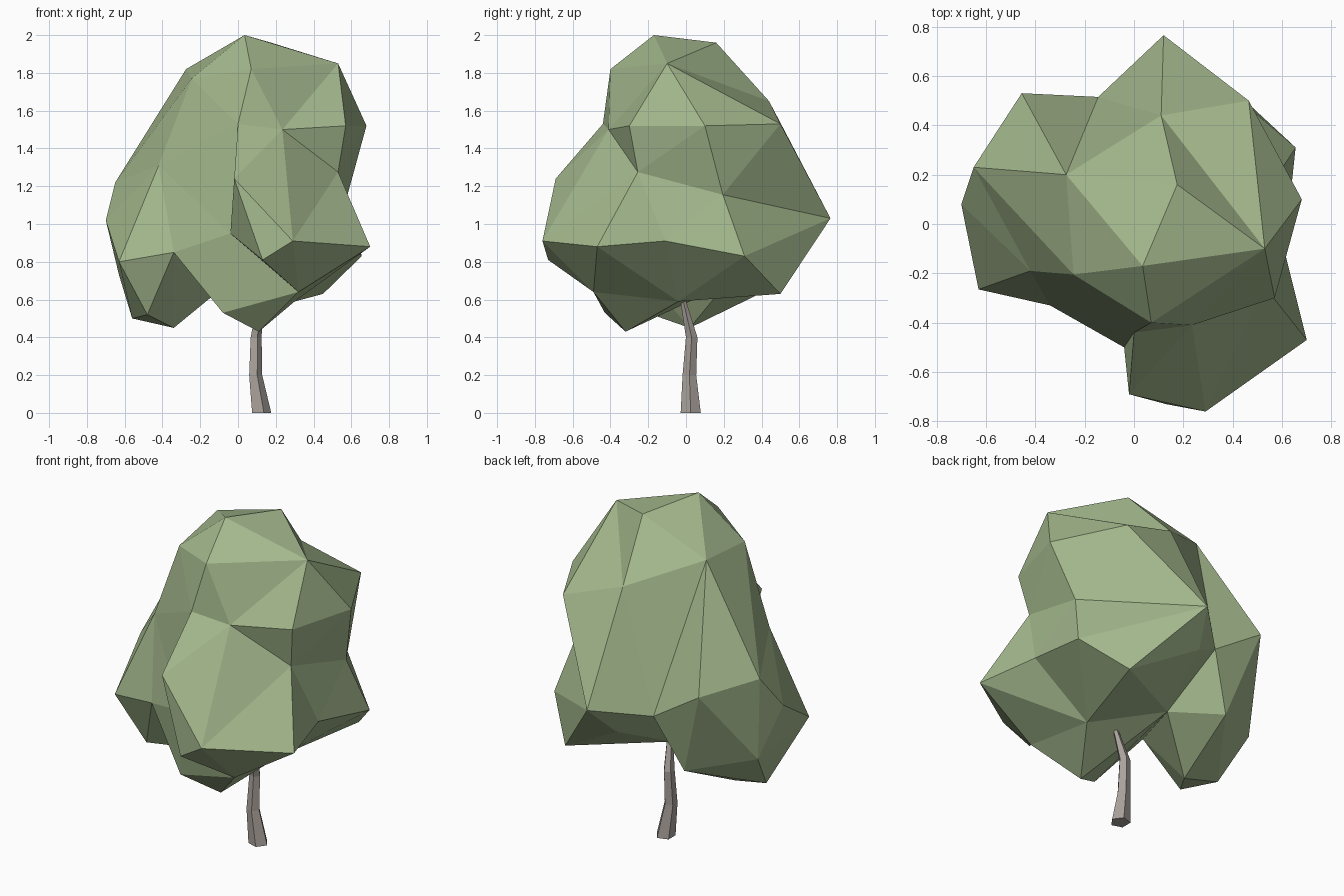
import bpy, bmesh, math
from mathutils import Vector

if "Cube" in bpy.data.objects:
    bpy.data.objects.remove(bpy.data.objects["Cube"])


def material(name, rgb):
    m = bpy.data.materials.new(name)
    m.diffuse_color = (*rgb, 1)
    m.use_nodes = True
    m.node_tree.nodes["Principled BSDF"].inputs["Base Color"].default_value = m.diffuse_color
    return m


def finish(name, bm, mat):
    bmesh.ops.recalc_face_normals(bm, faces=bm.faces)
    mesh = bpy.data.meshes.new(name)
    bm.to_mesh(mesh)
    bm.free()
    mesh.materials.append(mat)
    ob = bpy.data.objects.new(name, mesh)
    bpy.context.collection.objects.link(ob)
    return ob


def turn_edge(bm, a, b):
    """Swap the diagonal of two triangles so that it joins a and b."""
    if bm.edges.get((a, b)):
        return
    for e in bm.edges:
        tips = {v for f in e.link_faces for v in f.verts} - set(e.verts)
        if tips == {a, b}:
            c, d = e.verts
            bm.edges.remove(e)
            bm.faces.new((a, b, c))
            bm.faces.new((b, a, d))
            return


# Foliage: lobe tips and creases, wrapped by a hull of their directions
lumps = [
    # crown top
    (.035, -.17, 2), (.175, .16, 1.96), (.53, -.10, 1.85), (.07, -.40, 1.82),
    (-.275, .20, 1.82), (-.245, -.205, 1.77), (.11, .44, 1.65),
    # upper sides
    (.465, .50, 1.53), (.57, -.30, 1.52), (.68, .10, 1.52), (.235, -.41, 1.5),
    (0, -.44, 1.53), (-.42, -.19, 1.31), (-.65, .23, 1.22),
    # middle
    (-.02, -.69, 1.24), (.53, -.255, 1.275), (.58, .195, 1.155), (.12, .765, 1.03),
    (-.70, .08, 1.02), (-.455, .53, 1.17), (-.145, .515, .97), (-.04, -.50, .95),
    # lower lobes
    (.29, -.76, .91), (.13, -.73, .81), (.70, -.47, .88), (.61, -.11, .91),
    (.655, .31, .83), (-.63, -.265, .80), (-.34, -.33, .85), (-.63, .22, .73),
    # underside
    (.32, -.49, .64), (.11, -.32, .43), (-.08, -.43, .53), (.30, -.04, .59),
    (.45, .50, .63), (-.34, .02, .45), (-.48, -.18, .52), (-.56, .04, .50),
    (-.29, .43, .65), (.04, .60, .86), (-.06, .21, .68),
]
centre = Vector((0, -.02, 1.1))
bm = bmesh.new()
verts = [bm.verts.new((Vector(p) - centre).normalized()) for p in lumps]
bmesh.ops.convex_hull(bm, input=verts)
for v, p in zip(verts, lumps):
    v.co = p

# Creases between the lobes
creases = [(12, 21), (11, 21), (14, 23), (23, 30), (30, 32), (21, 30),
           (32, 35), (28, 35), (32, 40), (28, 40), (6, 20), (4, 20), (2, 6),
           (5, 13), (20, 38), (20, 40), (39, 40), (34, 40)]
for pair in creases * 2:
    turn_edge(bm, *(verts[i] for i in pair))
finish("foliage", bm, material("leaf_green", (.37, .48, .265)))

# Trunk: five-sided bent stem, flared at the foot and tapering into the crown
bm = bmesh.new()
rings = []
for x, y, z, r in [(.12, .025, 0, .056), (.09, .018, .2, .038),
                   (.093, .03, .4, .032), (.125, -.03, .66, .01)]:
    rings.append([bm.verts.new((x + r * math.cos(a), y + r * math.sin(a), z))
                  for a in (math.tau * i / 5 for i in range(5))])
for low, high in zip(rings, rings[1:]):
    for i in range(5):
        j = (i + 1) % 5
        bm.faces.new((low[i], low[j], high[j], high[i]))
bm.faces.new(rings[0][::-1])
bm.faces.new(rings[-1])
finish("trunk", bm, material("bark_grey", (.40, .36, .33)))
